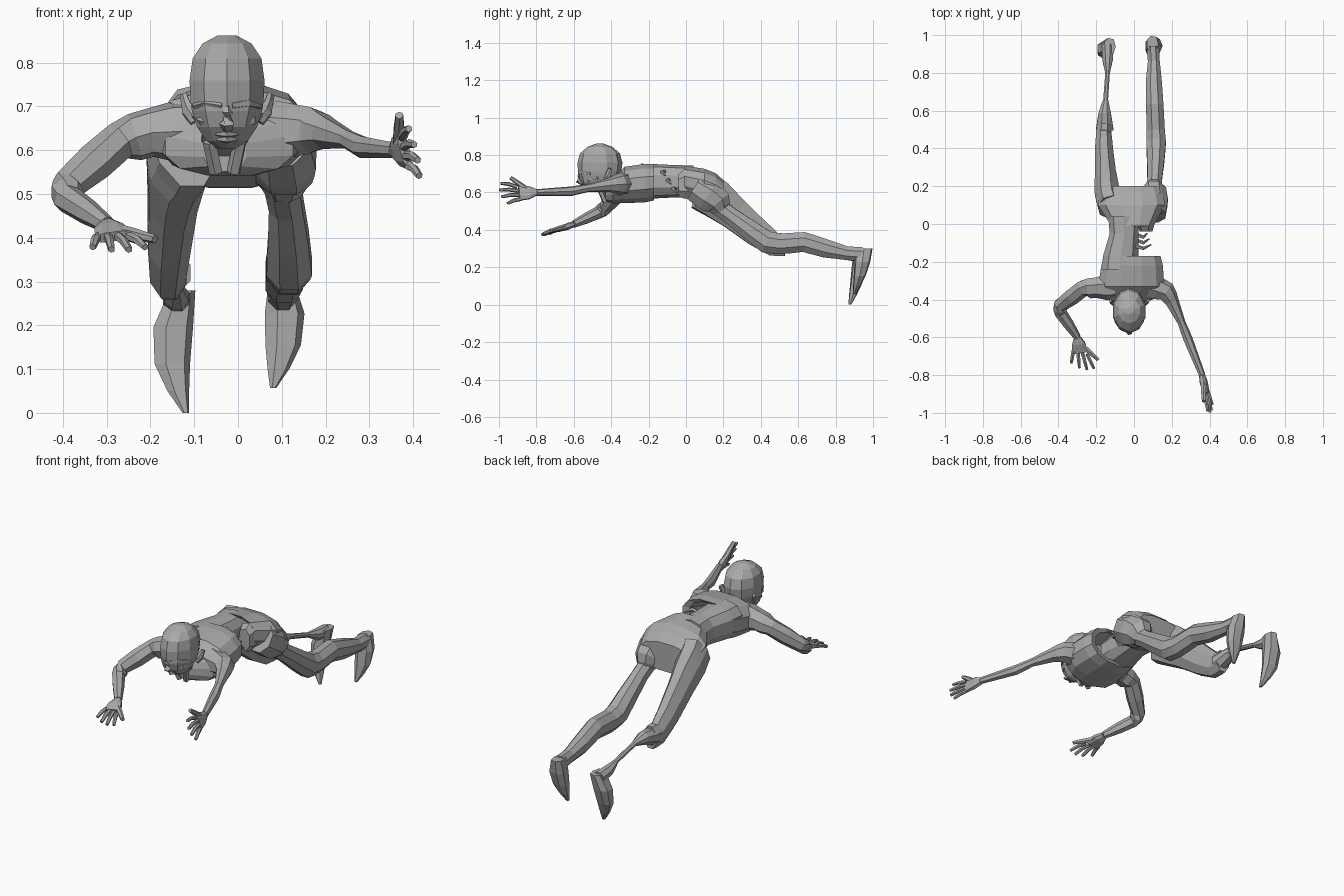
import bpy, bmesh, math
from mathutils import Vector

cube = bpy.data.objects.get("Cube")
if cube:
    bpy.data.objects.remove(cube)

skin = bpy.data.materials.new("ash grey skin")
skin.use_nodes = True
grey = (.4, .4, .4, 1)
skin.diffuse_color = grey
skin.node_tree.nodes["Principled BSDF"].inputs["Base Color"].default_value = grey

ALONG_Y = Vector((0, 1, 0))
ALONG_Z = Vector((0, 0, 1))


def power(value, exponent):
    return math.copysign(abs(value) ** exponent, value)


def loft(name, rings, sides=8, up=ALONG_Z, axis=None, depth=1, square=1):
    """Flat-faced skin over rings of (centre, half width, half depth)."""
    bm = bmesh.new()
    centres = [Vector(ring[0]) for ring in rings]
    last = len(rings) - 1
    loops = []
    for i, ring in enumerate(rings):
        tangent = axis or centres[min(i + 1, last)] - centres[max(i - 1, 0)]
        side = tangent.cross(up).normalized()
        top = side.cross(tangent).normalized()
        loop = []
        for k in range(sides):
            angle = math.tau * (k + .5) / sides
            across = side * power(math.cos(angle), square) * ring[1]
            upward = top * power(math.sin(angle), square) * ring[-1] * depth
            loop.append(bm.verts.new(centres[i] + across + upward))
        loops.append(loop)
    for near, far in zip(loops, loops[1:]):
        for k in range(sides):
            following = (k + 1) % sides
            bm.faces.new((near[k], near[following], far[following], far[k]))
    bm.faces.new(loops[0])
    bm.faces.new(loops[-1])
    bmesh.ops.recalc_face_normals(bm, faces=bm.faces)
    mesh = bpy.data.meshes.new(name)
    bm.to_mesh(mesh)
    bm.free()
    mesh.materials.append(skin)
    bpy.context.collection.objects.link(bpy.data.objects.new(name, mesh))


def limb(name, joints, sides=8, depth=1, swell=0):
    """Tapered limb through (x, y, z, radius) joints, swelling between them."""
    rings = []
    for start, end in zip(joints, joints[1:]):
        a, b = Vector(start), Vector(end)
        middle = a.lerp(b, .5)
        rings += [(a.xyz, a.w), (middle.xyz, middle.w * (1 + swell))]
    rings.append((b.xyz, b.w))
    loft(name, rings, sides, depth=depth)


def trunk(name, rings, sides=12):
    """Boxy body section from (x, y, z, half width, half height) rings."""
    loft(name, [((x, y, z), width, height) for x, y, z, width, height in rings],
         sides, axis=ALONG_Y, square=.85)


# Torso: chest and pelvis are hollow shells facing the wound at the waist
trunk("chest", [
    (-.03, -.43, .6, .05, .05), (-.02, -.39, .61, .15, .07),
    (-.015, -.33, .64, .18, .1), (-.01, -.22, .65, .168, .106),
    (-.01, -.17, .655, .155, .1), (-.02, -.18, .66, .13, .08),
    (-.02, -.27, .65, .1, .06)])
trunk("waist", [
    (-.075, -.24, .66, .1, .094), (-.07, -.17, .66, .098, .092),
    (-.052, -.05, .66, .08, .086), (-.055, .04, .66, .085, .085)], 10)
trunk("pelvis", [
    (0, .07, .65, .06, .05), (-.01, 0, .66, .09, .07),
    (-.008, -.01, .66, .116, .086), (-.013, .1, .635, .183, .094),
    (-.018, .16, .61, .178, .095), (-.018, .2, .59, .16, .078)])

# Bones showing in the wound
for i in range(3):
    root = Vector((-.01, -.11 + i * .03, .71 - i * .045))
    bend = root + Vector((.06, -.02, 0))
    tip = bend + Vector((.04 - i * .01, .02, -.02))
    loft(f"broken_rib_{i + 1}", [(root, .012), (bend, .01), (tip, .004)], 5)
trunk("hip_bone", [(.065, -.04, .64, .035, .06), (.065, -.01, .645, .045, .08),
                   (.065, .03, .64, .04, .07)], 7)
limb("spine", [(0, -.2, .68, .025), (0, .05, .68, .025)], 6)

# Neck and its two tendons
limb("neck", [(-.03, -.32, .64, .08), (-.03, -.4, .63, .06), (-.03, -.48, .67, .05)])
for s in (-1, 1):
    limb("neck_tendon", [(s * .02 - .03, -.43, .55, .016),
                         (s * .035 - .03, -.46, .62, .016)], 5)

# Head: a skull profile, fullest above the brow and tapering to the chin
head_x, chin, head_height, fullest = -.025, .6, .265, .6
skull = []
for t in (.01, .08, .2, .34, .42, .6, .79, .92, .99):
    reach = fullest if t < fullest else 1 - fullest
    full = math.sqrt(1 - abs((t - fullest) / reach) ** 2.5)
    y = -.46 - .06 * max(0, .45 - t)
    skull.append(((head_x, y, chin + t * head_height), .09 * full, .12 * full ** 1.4))
loft("head", skull, 10, up=ALONG_Y, axis=ALONG_Z)

# Face, built around the head's centre line
limb("nose", [(head_x, -.566, .71, .008), (head_x, -.572, .66, .018),
              (head_x, -.55, .65, .012)], 5)
for name, z, y, width, radius in (("upper_lip", .637, -.55, .025, .009),
                                  ("lower_lip", .625, -.542, .022, .01)):
    limb(name, [(head_x - width, y + .015, z, .004), (head_x, y, z, radius),
                (head_x + width, y + .015, z, .004)], 5)
for s in (-1, 1):
    def feature(name, points, sides=5, depth=1):
        limb(name, [(head_x + s * x, y, z, r) for x, y, z, r in points], sides, depth)

    feature("brow", [(.01, -.568, .702, .009), (.045, -.55, .708, .011),
                     (.075, -.51, .7, .007)])
    feature("eye", [(.018, -.56, .688, .004), (.036, -.55, .688, .009),
                    (.056, -.53, .688, .004)])
    feature("cheekbone", [(.03, -.54, .66, .008), (.055, -.52, .668, .013),
                          (.075, -.47, .68, .008)])
    feature("ear", [(.074, -.43, .665, .007), (.09, -.42, .69, .01),
                    (.1, -.405, .727, .007)], 6, 1.8)

# Arms: the right bent at the elbow, the left reaching and withered
right_wrist, left_wrist = (-.3, -.6, .43), (.36, -.8, .6)
limb("right_arm", [(-.1, -.33, .645, .07), (-.2, -.335, .64, .057),
                   (-.27, -.34, .62, .045), (-.39, -.43, .52, .038),
                   (-.39, -.47, .49, .034), (*right_wrist, .02)], 7, swell=.1)
limb("left_arm", [(.09, -.33, .645, .07), (.17, -.36, .645, .055),
                  (.2, -.41, .64, .038), (.25, -.52, .625, .022),
                  (.285, -.61, .607, .026), (*left_wrist, .018)], 7)


def hand(side, wrist, forward, across, thumb_side):
    """Palm plus bent fingers fanning out; across is the gap between fingertips."""
    wrist, forward, across = Vector(wrist), Vector(forward), Vector(across)
    knuckles = wrist + forward * .5
    loft(side + "_palm", [(wrist, .018, .015),
                          (wrist + forward * .2, .036, .018),
                          (knuckles, .044, .012)],
         up=across.cross(forward), square=.7)
    for i in range(4):
        spread = i - 1.5
        root = knuckles + across * spread * .6
        tip = wrist + forward * (1.05 - .05 * spread ** 2) + across * spread
        joint = root.lerp(tip, .5) + ALONG_Z * .005
        loft(f"{side}_finger_{i + 1}", [(root, .011), (joint, .0105), (tip, .008)], 6)
    root = wrist + forward * .15
    tip = wrist + forward * .6 + across * thumb_side * 2.3
    loft(side + "_thumb", [(root, .016), (root.lerp(tip, .6), .014), (tip, .01)], 6)


hand("right", right_wrist, (.03, -.16, -.055), (.04, -.01, 0), 1)
hand("left", left_wrist, (.045, -.185, -.005), (.008, .012, -.036), -1)

# Legs: the right shin is bare bone, the left thigh is gnawed thin
limb("right_leg", [(-.12, .09, .61, .075), (-.14, .16, .565, .072),
                   (-.15, .26, .485, .06), (-.158, .38, .385, .052),
                   (-.16, .47, .322, .044), (-.155, .53, .32, .042)], depth=1.55)
limb("right_shin", [(-.155, .5, .32, .05), (-.155, .59, .34, .035),
                    (-.15, .66, .333, .014), (-.14, .8, .29, .013),
                    (-.14, .87, .265, .03), (-.14, .95, .255, .034)])
limb("left_hip", [(.1, .05, .63, .072), (.105, .12, .585, .08),
                  (.105, .17, .545, .07), (.105, .19, .5, .042)], depth=1.15)
limb("left_leg", [(.1, .16, .535, .045), (.11, .24, .475, .042),
                  (.115, .34, .4, .05), (.117, .43, .335, .056),
                  (.115, .5, .325, .052), (.11, .63, .335, .05),
                  (.105, .75, .3, .046), (.105, .86, .275, .034),
                  (.1, .94, .27, .036)], depth=1.15)


def foot(name, heel, toe, bow):
    """Foot hanging toes-down, broad in the middle and wedge-thin at the toes."""
    rings = []
    for t in (0, .3, .6, .82, 1):
        centre = Vector(heel).lerp(Vector(toe), t)
        swing = math.sin(math.pi * t)
        centre += Vector((bow * swing, .008 * swing, 0))
        width = .048 * math.sin(math.pi * (.22 + .73 * t))
        rings.append((centre, width, .046 - .038 * t * t))
    loft(name, rings, 7, up=ALONG_Y, axis=ALONG_Z, square=.8)


foot("right_foot", (-.128, .94, .28), (-.12, .876, 0), -.03)
foot("left_foot", (.098, .952, .3), (.08, .9, .057), .015)
